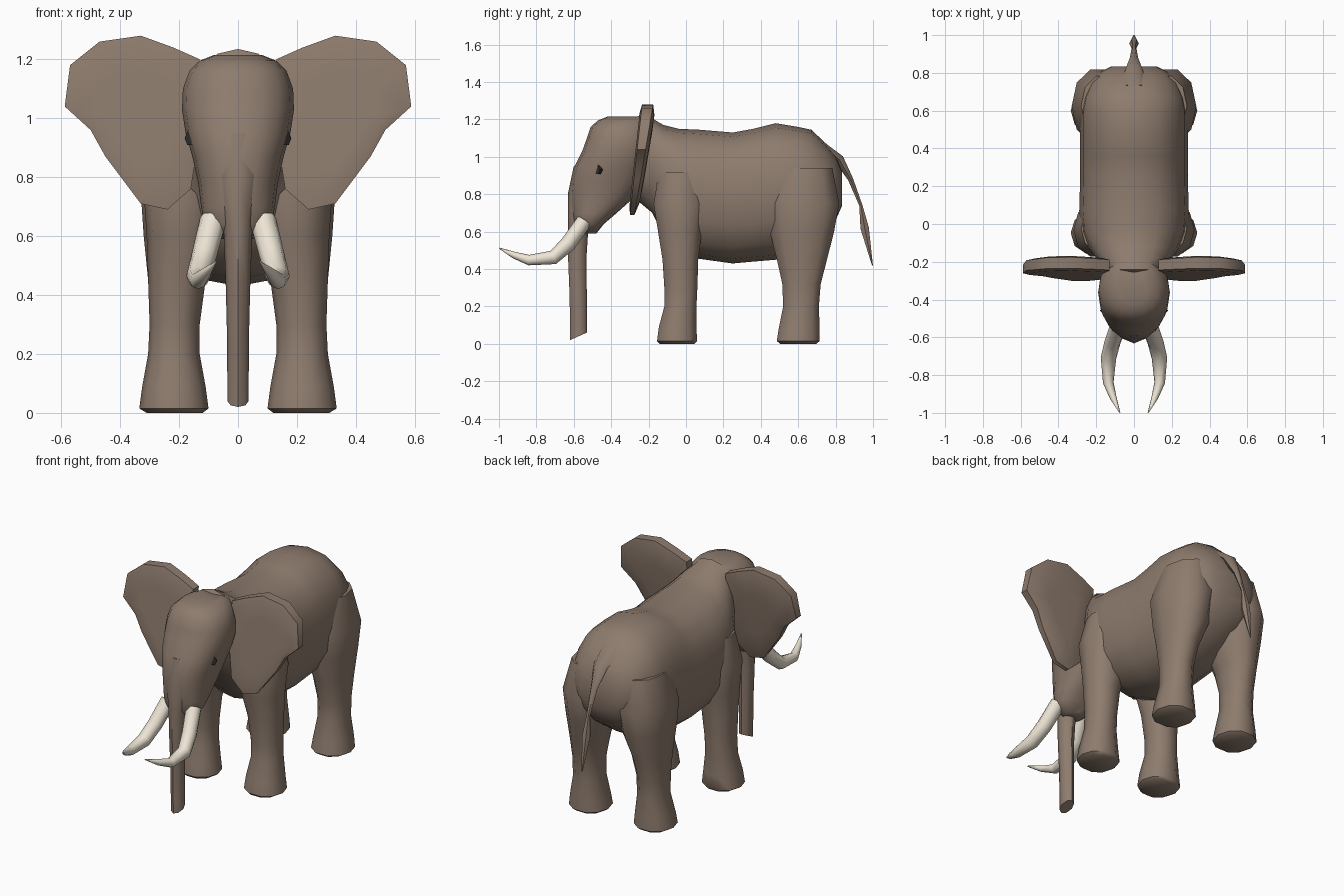
import bpy, bmesh, math
from mathutils import Vector

if "Cube" in bpy.data.objects:
    bpy.data.objects.remove(bpy.data.objects["Cube"])


def material(name, rgb):
    m = bpy.data.materials.new(name)
    m.diffuse_color = (*rgb, 1)
    m.use_nodes = True
    m.node_tree.nodes["Principled BSDF"].inputs["Base Color"].default_value = m.diffuse_color
    return m


HIDE = material("hide", (0.27, 0.20, 0.155))
IVORY = material("ivory", (0.85, 0.78, 0.66))
DARK = material("dark", (0.03, 0.03, 0.03))


def finish(name, bm, mat, mirror=False, angle=50):
    bmesh.ops.recalc_face_normals(bm, faces=bm.faces)
    me = bpy.data.meshes.new(name)
    bm.to_mesh(me)
    bm.free()
    me.materials.append(mat)
    ob = bpy.data.objects.new(name, me)
    bpy.context.collection.objects.link(ob)
    bpy.ops.object.select_all(action='DESELECT')
    ob.select_set(True)
    bpy.context.view_layer.objects.active = ob
    bpy.ops.object.shade_smooth_by_angle(angle=math.radians(angle))
    if mirror:
        mod = ob.modifiers.new("mirror", 'MIRROR')
        mod.use_mirror_merge = False
    return ob


def skin(rings):
    """Bridge equal rings of points and cap both ends."""
    bm = bmesh.new()
    vs = [[bm.verts.new(p) for p in r] for r in rings]
    n = len(vs[0])
    for a, b in zip(vs, vs[1:]):
        for i in range(n):
            j = (i + 1) % n
            bm.faces.new((a[i], a[j], b[j], b[i]))
    bm.faces.new(vs[0])
    bm.faces.new(vs[-1])
    return bm


def loft(name, slices, axis, sides=12, power=2.3, mirror=False):
    """Slices are (position on axis, x0, x1, low, high) rounded boxes."""
    rings = []
    for p, x0, x1, lo, hi in slices:
        ring = []
        for i in range(sides):
            t = 2 * math.pi * i / sides
            c, s = math.cos(t), math.sin(t)
            u = math.copysign(abs(c) ** (2 / power), c)
            v = math.copysign(abs(s) ** (2 / power), s)
            x = (x0 + x1) / 2 + u * (x1 - x0) / 2
            w = (lo + hi) / 2 + v * (hi - lo) / 2
            ring.append((x, p, w) if axis == 'Y' else (x, w, p))
        rings.append(ring)
    return finish(name, skin(rings), HIDE, mirror)


def tube(name, path, mat, sides, mirror=False):
    """Path points are (x, y, z, half width, half height)."""
    pts = [Vector(p[:3]) for p in path]
    rings = []
    for i, p in enumerate(path):
        d = (pts[min(i + 1, len(pts) - 1)] - pts[max(i - 1, 0)]).normalized()
        side = (Vector((1, 0, 0)) - d * d.x).normalized()
        up = d.cross(side)
        rings.append([pts[i] + side * p[3] * math.cos(2 * math.pi * k / sides)
                      + up * p[4] * math.sin(2 * math.pi * k / sides) for k in range(sides)])
    return finish(name, skin(rings), mat, mirror)


# Torso with neck hump and rounded rump: (y, half width, bottom, top)
torso = [(-.30, .13, .80, 1.16), (-.24, .16, .75, 1.235), (-.18, .20, .70, 1.205),
         (-.12, .245, .58, 1.17), (-.04, .28, .50, 1.15), (.07, .29, .455, 1.145),
         (.25, .285, .43, 1.13), (.36, .285, .44, 1.15), (.48, .285, .45, 1.18),
         (.60, .285, .50, 1.16), (.67, .27, .54, 1.145), (.75, .235, .60, 1.07),
         (.80, .19, .66, 1.01), (.835, .12, .74, .92)]
loft("torso", [(y, -w, w, lo, hi) for y, w, lo, hi in torso], 'Y', 16)

# Head tapering to the cheeks: (z, half width, front, back)
head = [(.59, .06, -.57, -.48), (.64, .115, -.60, -.44), (.70, .125, -.61, -.37),
        (.78, .135, -.62, -.28), (.87, .155, -.615, -.22), (.95, .178, -.595, -.19),
        (1.03, .19, -.555, -.17), (1.10, .187, -.53, -.17), (1.16, .165, -.51, -.18),
        (1.195, .13, -.47, -.18), (1.215, .08, -.42, -.20)]
loft("head", [(z, -w, w, f, b) for z, w, f, b in head], 'Z', 16)

# Trunk hanging straight down, tip cut at a slant
trunk = [(.95, .10, -.60, -.42), (.80, .075, -.632, -.48), (.65, .05, -.632, -.52),
         (.45, .042, -.63, -.533), (.25, .037, -.622, -.53), (.04, .036, -.62, -.53)]
t = loft("trunk", [(z, -w, w, f, b) for z, w, f, b in trunk], 'Z', 8, 2.0)
for v in t.data.vertices:
    if v.co.z < .05:
        v.co.z = .02 + (v.co.y + .62) * .45

# Legs: (z, inner x, outer x, front y, back y)
loft("front_leg", [(0, .12, .31, -.145, .05), (.015, .10, .335, -.16, .065),
                   (.09, .11, .325, -.15, .06), (.20, .13, .305, -.12, .06),
                   (.30, .13, .30, -.12, .065), (.45, .11, .305, -.13, .07),
                   (.60, .07, .31, -.155, .09), (.75, .05, .32, -.18, .12),
                   (.92, .05, .28, -.15, .10)], 'Z', 10, 2.15, True)
loft("rear_leg", [(0, .12, .31, .50, .70), (.015, .10, .335, .48, .72),
                  (.08, .11, .325, .49, .72), (.20, .13, .30, .515, .715),
                  (.32, .13, .30, .51, .725), (.45, .11, .305, .48, .76),
                  (.60, .05, .32, .44, .80), (.75, .03, .33, .42, .828),
                  (.94, .04, .28, .46, .79)], 'Z', 10, 2.15, True)

# Ears: outlined flaps, thicker at the top, gently bulged and leaning back
outline = [(.13, 1.20), (.22, 1.24), (.33, 1.28), (.47, 1.26), (.57, 1.18), (.588, 1.04),
           (.50, .96), (.45, .87), (.33, .71), (.24, .69), (.16, .76), (.13, .95)]
mid = Vector((.34, 1.0))


def ear_ring(scale, side, bulge):
    ring = []
    for x, z in outline:
        q = mid + (Vector((x, z)) - mid) * scale
        thick = .012 + .03 * (q.y - .69)
        ring.append((q.x, -.205 - .14 * (1.28 - q.y) + side * (thick + bulge), q.y))
    return ring


finish("ear", skin([ear_ring(.55, -1, .008), ear_ring(.85, -1, .008), ear_ring(1, -1, 0),
                    ear_ring(1, 1, 0), ear_ring(.8, 1, .016), ear_ring(.45, 1, .02)]),
       HIDE, True)

# Tusks curving forward and inward
tube("tusk", [(.085, -.545, .655, .045, .042), (.115, -.63, .535, .043, .043),
              (.135, -.71, .462, .041, .038), (.136, -.84, .448, .028, .028),
              (.11, -.92, .475, .018, .018), (.075, -.998, .512, .003, .003)],
     IVORY, 8, True)

# Tail with a pointed tuft
tube("tail", [(0, .72, 1.06, .08, .03), (0, .82, .985, .045, .03), (0, .88, .88, .022, .016),
              (0, .935, .74, .012, .01), (0, .955, .62, .026, .026),
              (0, .997, .42, .004, .003)], HIDE, 6)

# Eyes: small dark six-sided studs on the temples
tube("eye", [(.13, -.445, .932, .028, .028), (.162, -.478, .932, .027, .027)],
     DARK, 6, True)
